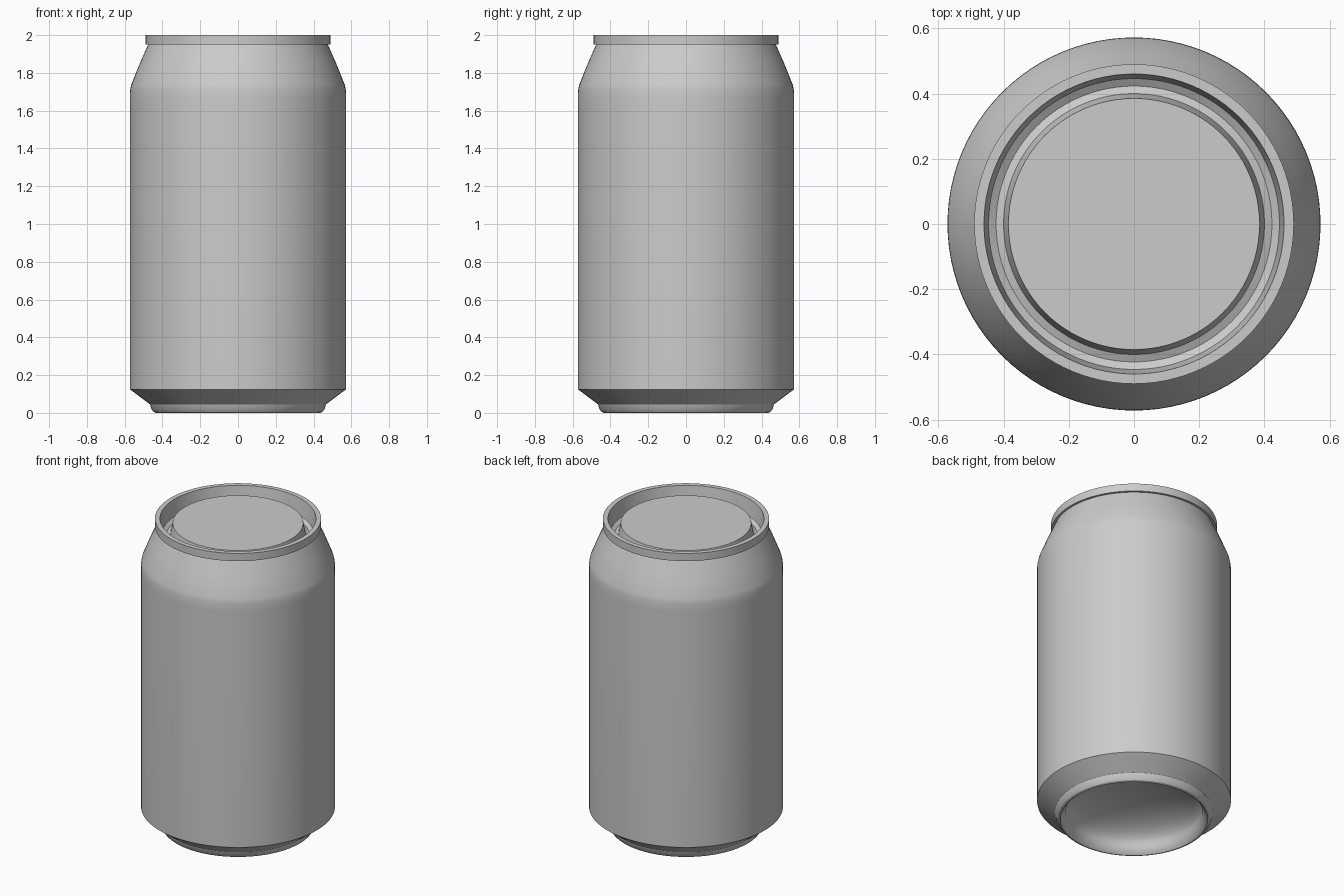
import bpy, bmesh, math

cube = bpy.data.objects.get("Cube")
if cube:
    bpy.data.objects.remove(cube, do_unlink=True)

SIDES = 96

metal = bpy.data.materials.new("grey aluminium")
metal.use_nodes = True
grey = (0.6, 0.6, 0.6, 1)
metal.diffuse_color = grey
metal.node_tree.nodes["Principled BSDF"].inputs["Base Color"].default_value = grey


def lathe(name, profile):
    """Spin a list of (radius, height) points, ordered bottom to top on the outside, around z."""
    bm = bmesh.new()
    verts = [bm.verts.new((r, 0, z)) for r, z in profile]
    edges = [bm.edges.new(pair) for pair in zip(verts, verts[1:])]
    bmesh.ops.spin(bm, geom=verts + edges, cent=(0, 0, 0), axis=(0, 0, 1),
                   angle=math.tau, steps=SIDES, use_duplicate=False)
    bmesh.ops.remove_doubles(bm, verts=bm.verts, dist=0.0001)
    # Spinning counter-clockwise must give outward normals
    bm.normal_update()
    widest = max(bm.faces, key=lambda f: f.calc_center_median().xy.length)
    if widest.normal.xy.dot(widest.calc_center_median().xy) < 0:
        bmesh.ops.reverse_faces(bm, faces=bm.faces)
    mesh = bpy.data.meshes.new(name)
    bm.to_mesh(mesh)
    bm.free()
    mesh.materials.append(metal)
    obj = bpy.data.objects.new(name, mesh)
    bpy.context.collection.objects.link(obj)
    bpy.ops.object.select_all(action='DESELECT')
    obj.select_set(True)
    bpy.context.view_layer.objects.active = obj
    bpy.ops.object.shade_smooth_by_angle(angle=math.radians(28))
    return obj


# Body: domed underside, foot ring, chamfer, straight wall and tapered shoulder
dome = [(0.405 * math.sin(a), 0.04 + 0.15 * math.cos(a))
        for a in (math.radians(9 * i) for i in range(11))]
foot = [(0.427, 0.005), (0.435, 0), (0.447, 0.005), (0.458, 0.02), (0.466, 0.045)]
wall = [(0.572, 0.125), (0.572, 1.66), (0.571, 1.71), (0.565, 1.738)]
shoulder = [(0.52, 1.85), (0.476, 1.95)]
lathe("can_body", dome + foot + wall + shoulder)

# Lid: rolled rim, countersunk channel and raised centre panel
lathe("can_lid", [(0.476, 1.95), (0.49, 1.95), (0.49, 2), (0.46, 2), (0.446, 1.9),
                  (0.423, 1.885), (0.4, 1.895), (0.385, 1.97), (0, 1.97)])
